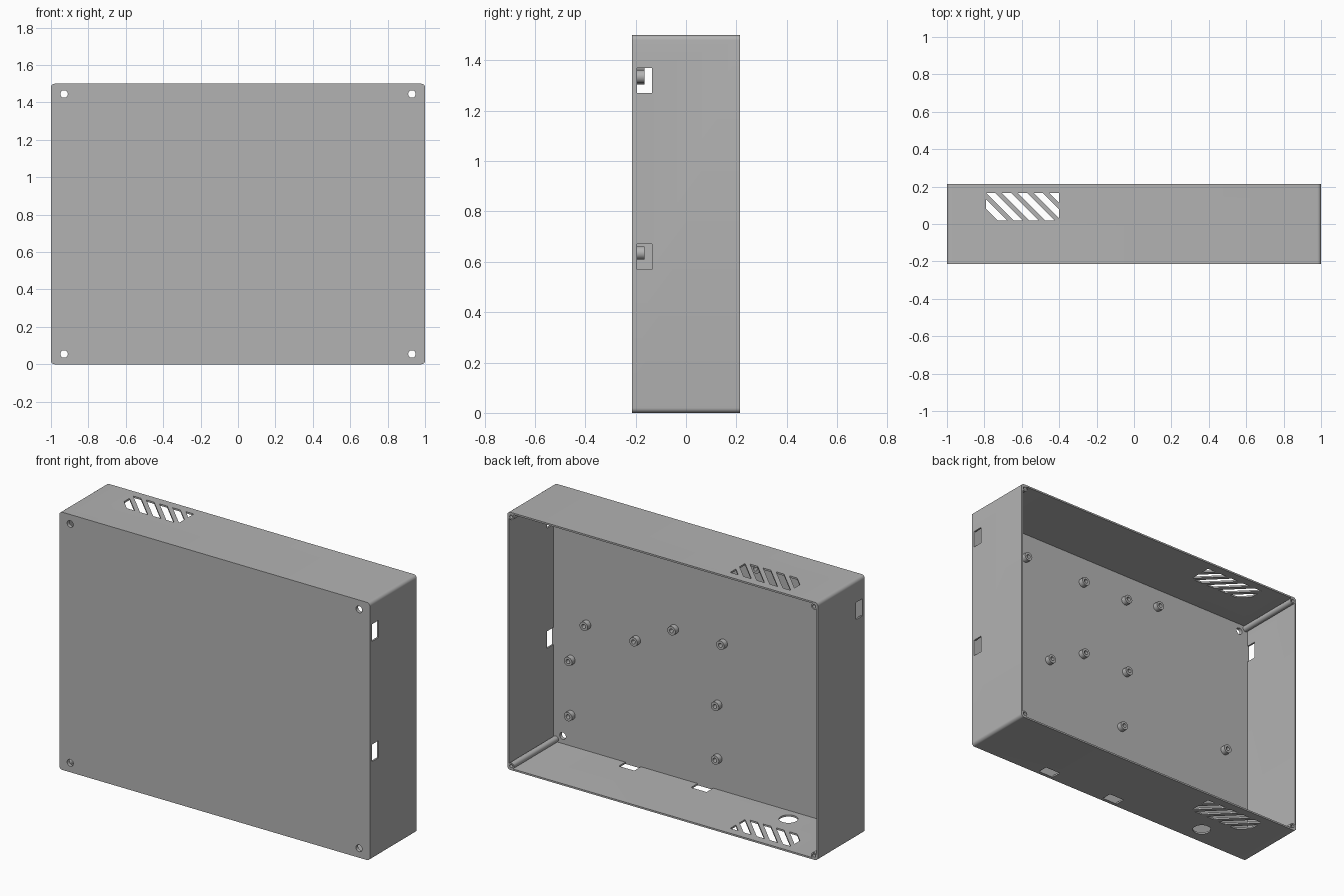
import bpy
import bmesh
from math import cos, sin, pi, radians
from mathutils import Vector

cube = bpy.data.objects.get("Cube")
if cube:
    bpy.data.objects.remove(cube, do_unlink=True)

W, D, H = 1.0, 0.215, 1.5          # half width, half depth, height
WALL, FLOOR = 0.01, 0.02
INNER = -D + FLOOR                 # inside face of the front panel

grey = bpy.data.materials.new("matte_grey")
grey.use_nodes = True
grey.diffuse_color = (0.45, 0.45, 0.45, 1)
grey.node_tree.nodes["Principled BSDF"].inputs["Base Color"].default_value = (0.45, 0.45, 0.45, 1)


def make_object(name, bm):
    bmesh.ops.recalc_face_normals(bm, faces=bm.faces)
    mesh = bpy.data.meshes.new(name)
    bm.to_mesh(mesh)
    bm.free()
    mesh.materials.append(grey)
    obj = bpy.data.objects.new(name, mesh)
    bpy.context.collection.objects.link(obj)
    return obj


def prism(bm, points, push, clip_x=None):
    """Extrude a flat outline, optionally trimmed between two x limits."""
    tmp = bmesh.new()
    tmp.faces.new([tmp.verts.new(p) for p in points])
    if clip_x:
        for x, sign in zip(clip_x, (-1, 1)):
            bmesh.ops.bisect_plane(tmp, geom=tmp.verts[:] + tmp.edges[:] + tmp.faces[:],
                                   plane_co=(x, 0, 0), plane_no=(sign, 0, 0), clear_outer=True)
    outline = [v.co.copy() for v in tmp.faces[:][0].verts]
    tmp.free()
    a = [bm.verts.new(p) for p in outline]
    b = [bm.verts.new(p + Vector(push)) for p in outline]
    bm.faces.new(a)
    bm.faces.new(b[::-1])
    for i in range(len(a)):
        j = (i + 1) % len(a)
        bm.faces.new((a[j], a[i], b[i], b[j]))


def circle_xz(x, y, z, r, n=24):
    return [(x + r * cos(2 * pi * i / n), y, z + r * sin(2 * pi * i / n)) for i in range(n)]


def rounded_rect(inset, y, r, steps=6):
    pts = []
    corners = ((W, H, 0), (-W, H, 1), (-W, 0, 2), (W, 0, 3))
    for cx, cz, quarter in corners:
        sx = 1 if cx > 0 else -1
        sz = 1 if cz > 0 else -1
        for i in range(steps + 1):
            a = (quarter + i / steps) * pi / 2
            pts.append((cx - sx * (inset + r) + r * cos(a), y, cz - sz * (inset + r) + r * sin(a)))
    return pts


def box(bm, x0, x1, y0, y1, z0, z1):
    prism(bm, [(x0, y0, z0), (x1, y0, z0), (x1, y1, z0), (x0, y1, z0)], (0, 0, z1 - z0))


def cut(target, cutter):
    mod = target.modifiers.new("cut", "BOOLEAN")
    mod.operation = "DIFFERENCE"
    mod.solver = "EXACT"
    mod.object = cutter
    bpy.context.view_layer.objects.active = target
    bpy.ops.object.modifier_apply(modifier=mod.name)
    bpy.data.objects.remove(cutter, do_unlink=True)


def smooth(obj):
    bpy.ops.object.select_all(action="DESELECT")
    obj.select_set(True)
    bpy.context.view_layer.objects.active = obj
    bpy.ops.object.shade_smooth_by_angle(angle=radians(30))


def tube(name, x, z, y0, y1, r, bore):
    """Round post along y with a blind hole in its back end."""
    bm = bmesh.new()
    rings = [[bm.verts.new(p) for p in circle_xz(x, y, z, rad, 20)]
             for y, rad in ((y0, r), (y1, r), (y1, bore), (y0 + 0.002, bore))]
    for a, b in zip(rings, rings[1:]):
        for i in range(len(a)):
            j = (i + 1) % len(a)
            bm.faces.new((a[i], a[j], b[j], b[i]))
    bm.faces.new(rings[0])
    bm.faces.new(rings[-1])
    smooth(make_object(name, bm))


# Open-backed shell
bm = bmesh.new()
prism(bm, rounded_rect(0, -D, 0.02), (0, 2 * D, 0))
shell = make_object("enclosure_shell", bm)
bm = bmesh.new()
prism(bm, rounded_rect(WALL, INNER, 0.01), (0, 2 * D, 0))
cut(shell, make_object("cavity_cutter", bm))

# All openings in one cutter
bm = bmesh.new()
for x in (-0.93, 0.93):                                   # front screw holes
    for z in (0.055, H - 0.055):
        prism(bm, circle_xz(x, -D - 0.05, z, 0.02), (0, 0.1, 0))
for side, z in ((1, 1.32), (1, 0.62), (-1, 1.32)):        # side cable slots
    box(bm, side * W - 0.05, side * W + 0.05, INNER, INNER + 0.06, z - 0.05, z + 0.05)
for x in (0.477, 0.012):                                  # bottom cable slots
    box(bm, x - 0.05, x + 0.05, INNER, INNER + 0.06, -0.05, 0.05)
cable = [(-0.584 + 0.05 * cos(a * pi / 16), -0.108 + 0.05 * sin(a * pi / 16), -0.05) for a in range(32)]
prism(bm, cable, (0, 0, 0.1))                             # round cable hole
x0, x1, y0, y1 = -0.79, -0.40, 0.02, 0.165
run = y1 - y0
for z in (-0.05, H - 0.05):                               # slanted vents
    for k in range(-1, 5):
        t = x0 + 0.0845 * k
        prism(bm, [(t, y1, z), (t + 0.05, y1, z), (t + 0.05 + run, y0, z), (t + run, y0, z)],
              (0, 0, 0.1), (x0, x1))
cut(shell, make_object("opening_cutter", bm))
smooth(shell)

# Corner screw posts
for x, side in ((-0.975, "right"), (0.975, "left")):
    for z, level in ((0.025, "lower"), (H - 0.025, "upper")):
        tube(f"corner_post_{level}_{side}", x, z, INNER - 0.005, D, 0.018, 0.01)

# Board standoffs on the inside of the front panel
standoffs = [(0.628, 1.335), (0.21, 1.33), (-0.1, 1.33), (-0.331, 1.375), (0.775, 0.745),
             (0.455, 0.74), (0.21, 0.87), (-0.105, 0.87), (0.876, 0.513), (0.876, 0.192),
             (-0.07, 0.505), (-0.07, 0.192), (-0.822, 0.635)]
for i, (x, z) in enumerate(standoffs, 1):
    tube(f"standoff_{i}", x, z, INNER - 0.004, INNER + 0.03, 0.026, 0.012)
